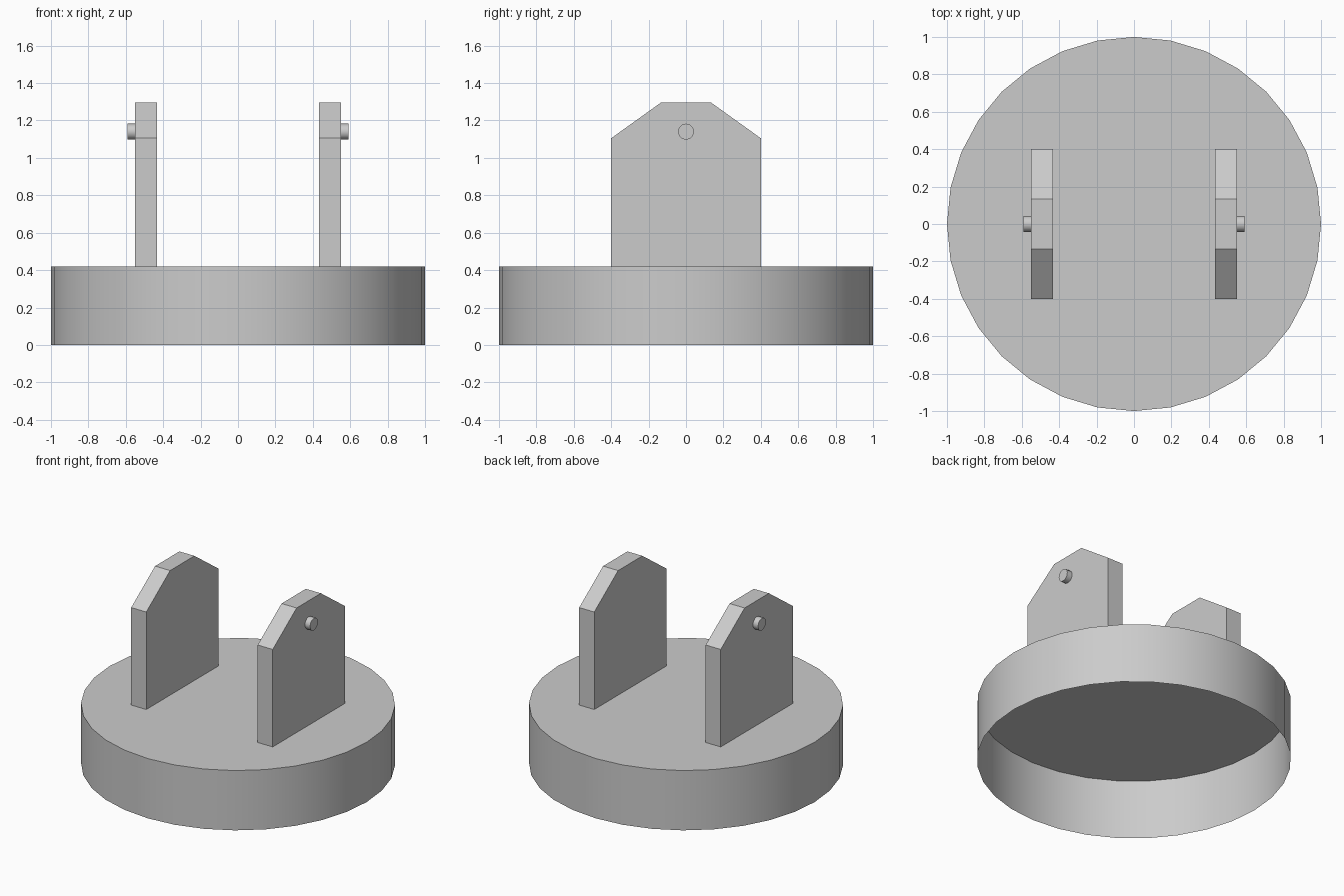
import bpy, bmesh, math
from mathutils import Matrix

if "Cube" in bpy.data.objects:
    bpy.data.objects.remove(bpy.data.objects["Cube"])

BASE_TOP = 0.42


def add_object(name, bm, smooth=False):
    bmesh.ops.recalc_face_normals(bm, faces=bm.faces)
    mesh = bpy.data.meshes.new(name)
    bm.to_mesh(mesh)
    bm.free()
    obj = bpy.data.objects.new(name, mesh)
    bpy.context.collection.objects.link(obj)
    if smooth:
        bpy.ops.object.select_all(action='DESELECT')
        obj.select_set(True)
        bpy.context.view_layer.objects.active = obj
        bpy.ops.object.shade_smooth_by_angle(angle=math.radians(35))
    return obj


# Round base: a cap with thin walls, open underneath
bm = bmesh.new()
bmesh.ops.create_cone(bm, cap_ends=True, segments=32, radius1=1, radius2=1, depth=BASE_TOP,
                      matrix=Matrix.Translation((0, 0, BASE_TOP / 2)))
bm.normal_update()
bottom = [f for f in bm.faces if f.normal.z < -0.9]
bmesh.ops.delete(bm, geom=bottom, context='FACES_ONLY')
base = add_object("base_cap", bm, smooth=True)
# An open shell has no inside, so make sure the normals point outward
top = max(base.data.polygons, key=lambda p: p.center.z)
if top.normal.z < 0:
    base.data.flip_normals()

# Upright lug with chamfered top corners, and its outward pin, on both sides
profile = [(-0.4, BASE_TOP), (0.4, BASE_TOP), (0.4, 1.105),
           (0.135, 1.295), (-0.135, 1.295), (-0.4, 1.105)]
for side, label in ((-1, "left"), (1, "right")):
    bm = bmesh.new()
    face = bm.faces.new([bm.verts.new((side * 0.433, y, z)) for y, z in profile])
    ext = bmesh.ops.extrude_face_region(bm, geom=[face], use_keep_orig=True)
    verts = [g for g in ext["geom"] if isinstance(g, bmesh.types.BMVert)]
    bmesh.ops.translate(bm, verts=verts, vec=(side * 0.117, 0, 0))
    add_object(label + "_lug", bm)

    bm = bmesh.new()
    bmesh.ops.create_cone(bm, cap_ends=True, segments=12, radius1=0.043, radius2=0.043, depth=0.04,
                          matrix=Matrix.Translation((side * 0.57, 0, 1.14))
                          @ Matrix.Rotation(math.pi / 2, 4, 'Y'))
    add_object(label + "_pin", bm, smooth=True)
